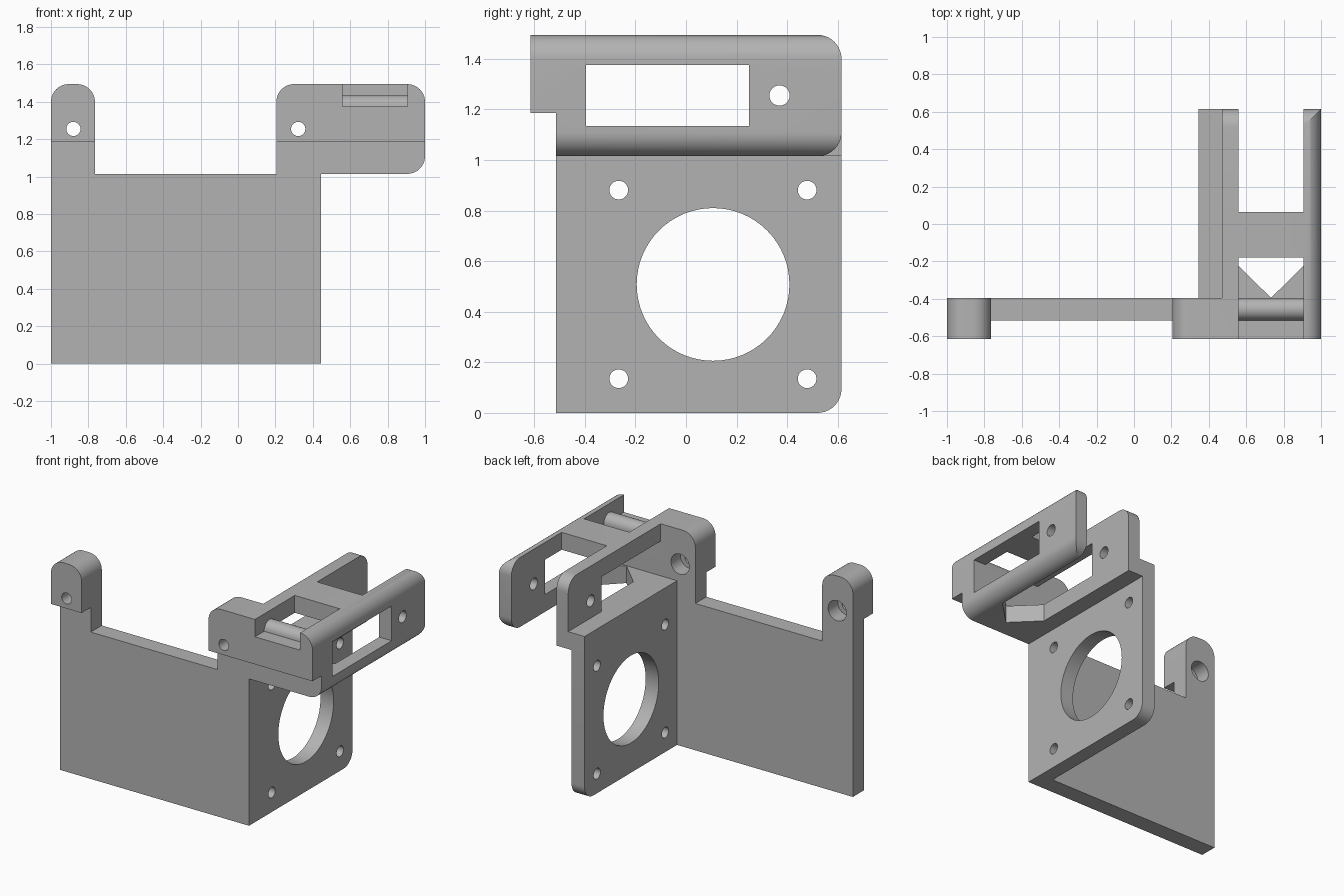
import bpy, bmesh, math
from mathutils import Vector

cube = bpy.data.objects.get("Cube")
if cube:
    bpy.data.objects.remove(cube, do_unlink=True)

grey = bpy.data.materials.new("plain_grey")
grey.use_nodes = True
grey.diffuse_color = (0.45, 0.45, 0.45, 1)
grey.node_tree.nodes["Principled BSDF"].inputs["Base Color"].default_value = (0.45, 0.45, 0.45, 1)


def outline(points, steps=10):
    """Points are (a, b) or (a, b, radius) for a rounded square corner."""
    result = []
    for i, point in enumerate(points):
        p = Vector(point[:2])
        if len(point) == 2:
            result.append(p)
            continue
        u = (Vector(points[i - 1][:2]) - p).normalized()
        v = (Vector(points[(i + 1) % len(points)][:2]) - p).normalized()
        r = point[2]
        centre = p + r * (u + v)
        for k in range(steps + 1):
            t = math.pi / 2 * k / steps
            result.append(centre - r * (v * math.cos(t) + u * math.sin(t)))
    return result


def prism(name, axis, points, low, high):
    """Extrude an outline along an axis."""
    place = {"x": lambda p, d: (d, p[0], p[1]),
             "y": lambda p, d: (p[0], d, p[1]),
             "z": lambda p, d: (p[0], p[1], d)}[axis]
    bm = bmesh.new()
    face = bm.faces.new([bm.verts.new(place(p, low)) for p in outline(points)])
    extruded = bmesh.ops.extrude_face_region(bm, geom=[face])["geom"]
    shift = Vector(place((0, 0), high - low))
    bmesh.ops.translate(bm, vec=shift, verts=[g for g in extruded if isinstance(g, bmesh.types.BMVert)])
    bmesh.ops.recalc_face_normals(bm, faces=bm.faces)
    mesh = bpy.data.meshes.new(name)
    bm.to_mesh(mesh)
    bm.free()
    mesh.materials.append(grey)
    obj = bpy.data.objects.new(name, mesh)
    bpy.context.collection.objects.link(obj)
    return obj


def box(name, x0, x1, y0, y1, z0, z1):
    return prism(name, "z", [(x0, y0), (x1, y0), (x1, y1), (x0, y1)], z0, z1)


def cylinder(name, axis, a, b, radius, low, high, sides=32):
    ring = [(a + radius * math.cos(math.tau * k / sides), b + radius * math.sin(math.tau * k / sides))
            for k in range(sides)]
    return prism(name, axis, ring, low, high)


def combine(target, operation, *tools):
    """Apply booleans and remove the tools."""
    bpy.context.view_layer.objects.active = target
    for tool in tools:
        tool.hide_render = True
        mod = target.modifiers.new("cut", "BOOLEAN")
        mod.operation, mod.object, mod.solver = operation, tool, "EXACT"
        bpy.ops.object.modifier_apply(modifier=mod.name)
        bpy.data.objects.remove(tool, do_unlink=True)


FRONT, FACE, BACK, END = -0.615, -0.515, -0.395, 0.615
BASE, SILL, STEP, LINTEL, TOP = 1.015, 1.135, 1.185, 1.375, 1.495
IN0, IN1, OUT0 = 0.47, 0.56, 0.905

# Upper holder: front outline crossed with side outline
holder = prism("holder", "y", [(0.205, BASE), (1, BASE, 0.095), (1, TOP, 0.095), (0.205, TOP, 0.095)],
               FRONT, END)
combine(holder, "INTERSECT", prism("side_outline", "x", [
    (FRONT, STEP), (FACE, STEP), (FACE, BASE), (END, BASE, 0.095), (END, TOP, 0.095), (FRONT, TOP)], 0, 1.2))

# Hollow the holder: arms, crossbar, notched floor, front notch, side window
combine(
    holder, "DIFFERENCE",
    box("outer_space", 0, IN0, BACK, 1, 0.9, 1.6),
    box("rear_gap", IN1, OUT0, 0.065, 1, 0.9, 1.6),
    box("under_crossbar", IN1, OUT0, -0.225, 0.2, 0.9, LINTEL),
    box("top_opening", IN1, OUT0, BACK, -0.18, SILL, 1.6),
    box("front_notch", IN1, OUT0, -0.8, -0.3, LINTEL, 1.6),
    box("side_window", 0.3, 1.2, BACK, 0.25, SILL, LINTEL),
    prism("floor_vee", "z", [(IN1, -0.225), (0.7325, BACK), (OUT0, -0.225)], 0.9, 1.2),
)

# Front plate, side plate, left tab, arm foot and the rounded cable bar
body = box("motor_bracket", -1, 0.445, FACE, BACK, 0, BASE)
combine(
    body, "UNION",
    prism("side_plate", "x", [(FACE, 0), (END, 0, 0.095), (END, SILL), (FACE, SILL)], 0.345, 0.445),
    box("arm_foot", 0.345, IN1, FACE, END, BASE, SILL),
    box("tab_neck", -1, -0.765, FACE, BACK, 0.9, 1.3),
    prism("tab_head", "y", [(-1, STEP), (-0.765, STEP), (-0.765, TOP, 0.095), (-1, TOP, 0.095)], FRONT, BACK),
    holder,
    cylinder("cable_bar", "x", -0.455, LINTEL, 0.06, IN1, OUT0),
)

# Mounting holes with counterbores at the back
for x in (-0.88, 0.322):
    combine(body, "DIFFERENCE",
            cylinder("screw_hole", "y", x, 1.255, 0.038, -0.8, -0.3),
            cylinder("counterbore", "y", x, 1.255, 0.07, -0.5, -0.3))

# Motor opening, its four screw holes and the arm hole
combine(body, "DIFFERENCE",
        cylinder("motor_opening", "x", 0.107, 0.508, 0.302, 0.2, 0.6, 64),
        cylinder("arm_hole", "x", 0.37, 1.255, 0.04, 0.2, 1.2))
for y in (-0.266, 0.479):
    for z in (0.135, 0.881):
        combine(body, "DIFFERENCE", cylinder("motor_screw_hole", "x", y, z, 0.037, 0.2, 0.6))

bpy.ops.object.select_all(action="DESELECT")
body.select_set(True)
bpy.context.view_layer.objects.active = body
bpy.ops.object.shade_smooth_by_angle(angle=math.radians(30))
